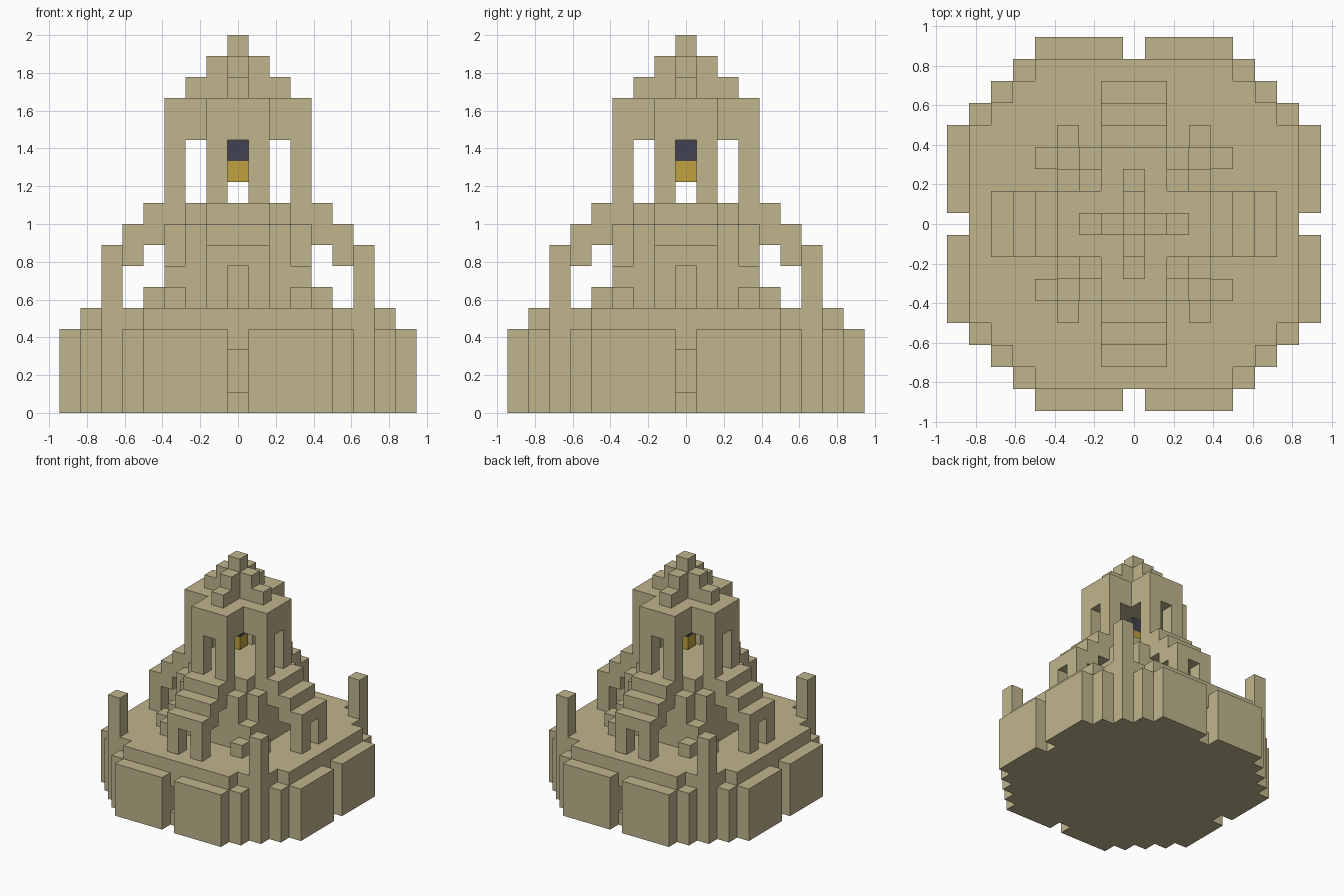
import bpy, bmesh
from mathutils import Vector

cube = bpy.data.objects.get("Cube")
if cube:
    bpy.data.objects.remove(cube, do_unlink=True)

U = 2 / 18  # edge length of one block


def material(name, rgb):
    m = bpy.data.materials.new(name)
    m.use_nodes = True
    m.diffuse_color = (*rgb, 1)
    bsdf = next(n for n in m.node_tree.nodes if n.type == 'BSDF_PRINCIPLED')
    bsdf.inputs["Base Color"].default_value = (*rgb, 1)
    bsdf.inputs["Roughness"].default_value = 0.9
    return m


SAND = material("sandstone", (0.52, 0.46, 0.265))
GOLD = material("gold", (0.53, 0.36, 0.05))
IRON = material("dark iron", (0.055, 0.055, 0.085))


def span(a, b):
    return range(a, b + 1)


def block(x0, x1, y0, y1, z0, z1):
    """Cells of an inclusive block range."""
    return {(x, y, z) for x in span(x0, x1) for y in span(y0, y1) for z in span(z0, z1)}


def turned(cells):
    """Repeat cells in all four quarter turns."""
    out = set()
    for x, y, z in cells:
        out |= {(x, y, z), (-y, x, z), (-x, -y, z), (y, -x, z)}
    return out


def mirrored(cells):
    """Repeat cells across both axes and both diagonals."""
    return turned(cells | {(y, x, z) for x, y, z in cells})


def build(name, cells, mat):
    """Make one clean shell around the cells."""
    bm = bmesh.new()
    verts = {}

    def vert(p):
        key = tuple(round(2 * c) for c in p)
        if key not in verts:
            verts[key] = bm.verts.new(p * U)
        return verts[key]

    for cell in cells:
        centre = Vector(cell) + Vector((0, 0, 0.5))
        for axis in range(3):
            for sign in (-1, 1):
                step = Vector([sign if i == axis else 0 for i in range(3)])
                if tuple(int(a + b) for a, b in zip(cell, step)) in cells:
                    continue
                s = Vector([1 if i == (axis + 1) % 3 else 0 for i in range(3)])
                t = step.cross(s)
                bm.faces.new([vert(centre + (step + s * a + t * b) / 2)
                              for a, b in ((-1, -1), (1, -1), (1, 1), (-1, 1))])
    bmesh.ops.dissolve_limit(bm, angle_limit=0.01, verts=bm.verts[:], edges=bm.edges[:])
    mesh = bpy.data.meshes.new(name)
    bm.to_mesh(mesh)
    bm.free()
    mesh.materials.append(mat)
    ob = bpy.data.objects.new(name, mesh)
    bpy.context.collection.objects.link(ob)


# Rounded platform with a slot in the middle of each side
platform = block(-7, 7, -4, 4, 0, 4) | block(-4, 4, -7, 7, 0, 4)
platform |= block(-6, 6, -5, 5, 0, 4) | block(-5, 5, -6, 6, 0, 4)
platform |= mirrored(block(1, 4, 8, 8, 0, 3) | block(5, 5, 7, 7, 0, 3))
platform -= turned(block(0, 0, 7, 7, 1, 2))
build("platform", platform, SAND)

# Corner posts
build("corner_posts", turned(block(6, 6, 6, 6, 0, 7)), SAND)

# Central block with stepped diagonal buttresses
core = block(-2, 2, -2, 2, 5, 9) | turned(block(-1, 1, 3, 3, 5, 9))
core |= mirrored(block(2, 2, 3, 3, 5, 8) | block(3, 3, 3, 3, 5, 6) | block(4, 4, 3, 3, 5, 5))
build("central_block", core, SAND)

# Raised stairs ending in a gateway on each side
stairs = block(-1, 1, 4, 4, 8, 9) | block(-1, 1, 5, 5, 7, 8) | block(-1, 1, 6, 6, 5, 7)
stairs -= block(0, 0, 6, 6, 5, 6)
build("stairs", turned(stairs), SAND)

# Open belfry: paired pillars under a cross-shaped roof
build("belfry_pillars", mirrored(block(1, 1, 3, 3, 10, 12)), SAND)
build("belfry_roof", turned(block(-1, 1, -3, 3, 13, 14)), SAND)

# Stepped spire
spire = set()
for i in range(3):
    spire |= turned(block(i - 2, 2 - i, 0, 0, 15 + i, 15 + i))
build("spire", spire, SAND)

# Hanging bell
build("bell_hanger", block(0, 0, 0, 0, 12, 12), IRON)
build("bell", block(0, 0, 0, 0, 11, 11), GOLD)
